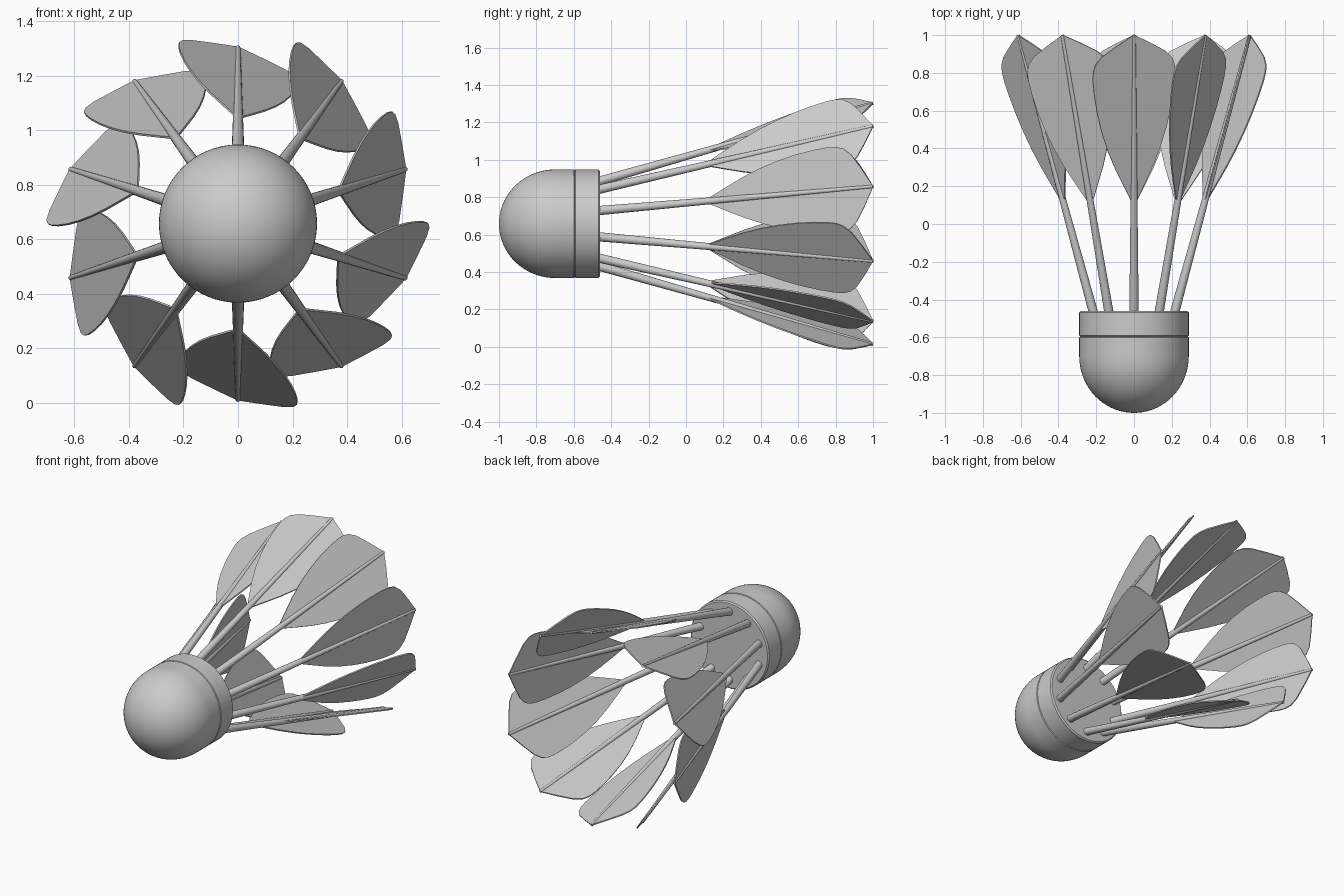
import bpy, bmesh, math
from mathutils import Vector, Matrix

if "Cube" in bpy.data.objects:
    bpy.data.objects.remove(bpy.data.objects["Cube"])

CZ = 0.658          # height of the shuttle axis
COUNT = 10          # number of feathers
Y0, R0 = -0.50, 0.217   # quill root (hidden inside the cork)
Y1, R1 = 1.0, 0.645     # quill tip


def finish(bm, name, smooth=True):
    bmesh.ops.recalc_face_normals(bm, faces=bm.faces[:])
    me = bpy.data.meshes.new(name)
    bm.to_mesh(me)
    bm.free()
    ob = bpy.data.objects.new(name, me)
    bpy.context.collection.objects.link(ob)
    if smooth:
        bpy.ops.object.select_all(action='DESELECT')
        ob.select_set(True)
        bpy.context.view_layer.objects.active = ob
        bpy.ops.object.shade_smooth_by_angle(angle=math.radians(35))
    return ob


def lathe(name, profile, steps=64):
    """Spin (radius, y) points around the shuttle axis."""
    bm = bmesh.new()
    vs = [bm.verts.new((r, y, CZ)) for r, y in profile]
    es = [bm.edges.new(p) for p in zip(vs, vs[1:])]
    bmesh.ops.spin(bm, geom=vs + es, cent=(0, 0, CZ), axis=(0, 1, 0),
                   angle=2 * math.pi, steps=steps)
    bmesh.ops.remove_doubles(bm, verts=bm.verts[:], dist=1e-5)
    return finish(bm, name)


# cork: rounded nose with a short straight wall
R = 0.29
nose = [(R * math.sin(i * math.pi / 36), -0.70 - 0.30 * math.cos(i * math.pi / 36))
        for i in range(19)]
lathe("cork", nose + [(R, -0.600), (R - 0.006, -0.596), (0, -0.596)])

# band: collar closing the cork, with softened rims
lathe("cork_band", [(0, -0.596), (R - 0.006, -0.596), (R, -0.591), (R, -0.468),
                    (R - 0.008, -0.46), (0, -0.46)])

# shared frame of the topmost feather: along the quill, across the tilted vane
along = Vector((0, Y1 - Y0, R1 - R0)).normalized()
out = Vector((1, 0, 0)).cross(along).normalized()
tilt = math.radians(18)
across = Vector((-math.cos(tilt), 0, 0)) + out * math.sin(tilt)
normal = along.cross(across).normalized()


def quill_point(y):
    return Vector((0, y, R0 + (R1 - R0) * (y - Y0) / (Y1 - Y0)))


def quill(name, rot):
    """Tapered round shaft."""
    bm = bmesh.new()
    length = (quill_point(Y1) - quill_point(Y0)).length
    bmesh.ops.create_cone(bm, cap_ends=True, segments=16, radius1=0.025,
                          radius2=0.009, depth=length)
    m = along.to_track_quat('Z', 'Y').to_matrix().to_4x4()
    m.translation = (quill_point(Y0) + quill_point(Y1)) / 2
    bm.transform(rot @ m)
    finish(bm, name)


# half outline of a vane: (y on the quill, half width)
outline = [(0.10, 0.004), (0.20, 0.055), (0.30, 0.105), (0.40, 0.147), (0.50, 0.180),
           (0.60, 0.205), (0.70, 0.222), (0.77, 0.229), (0.82, 0.228), (0.86, 0.215),
           (0.90, 0.178), (0.95, 0.095), (0.998, 0.006)]


def vane(name, rot):
    """Thin flat leaf-shaped plate, tilted about its quill."""
    bm = bmesh.new()
    t = 0.004
    rows = []
    for y, w in outline:
        c = quill_point(y)
        rows.append([bm.verts.new(c + across * s * w + normal * d * t)
                     for s, d in ((-1, -1), (1, -1), (1, 1), (-1, 1))])
    for a, b in zip(rows, rows[1:]):
        for i in range(4):
            j = (i + 1) % 4
            bm.faces.new((a[i], a[j], b[j], b[i]))
    bm.faces.new(rows[0])
    bm.faces.new(rows[-1])
    bm.transform(rot)
    finish(bm, name)


# ring of feathers
for k in range(COUNT):
    spin = Matrix.Translation((0, 0, CZ)) @ Matrix.Rotation(2 * math.pi * k / COUNT, 4, 'Y')
    quill(f"quill_{k + 1}", spin)
    vane(f"feather_vane_{k + 1}", spin)
